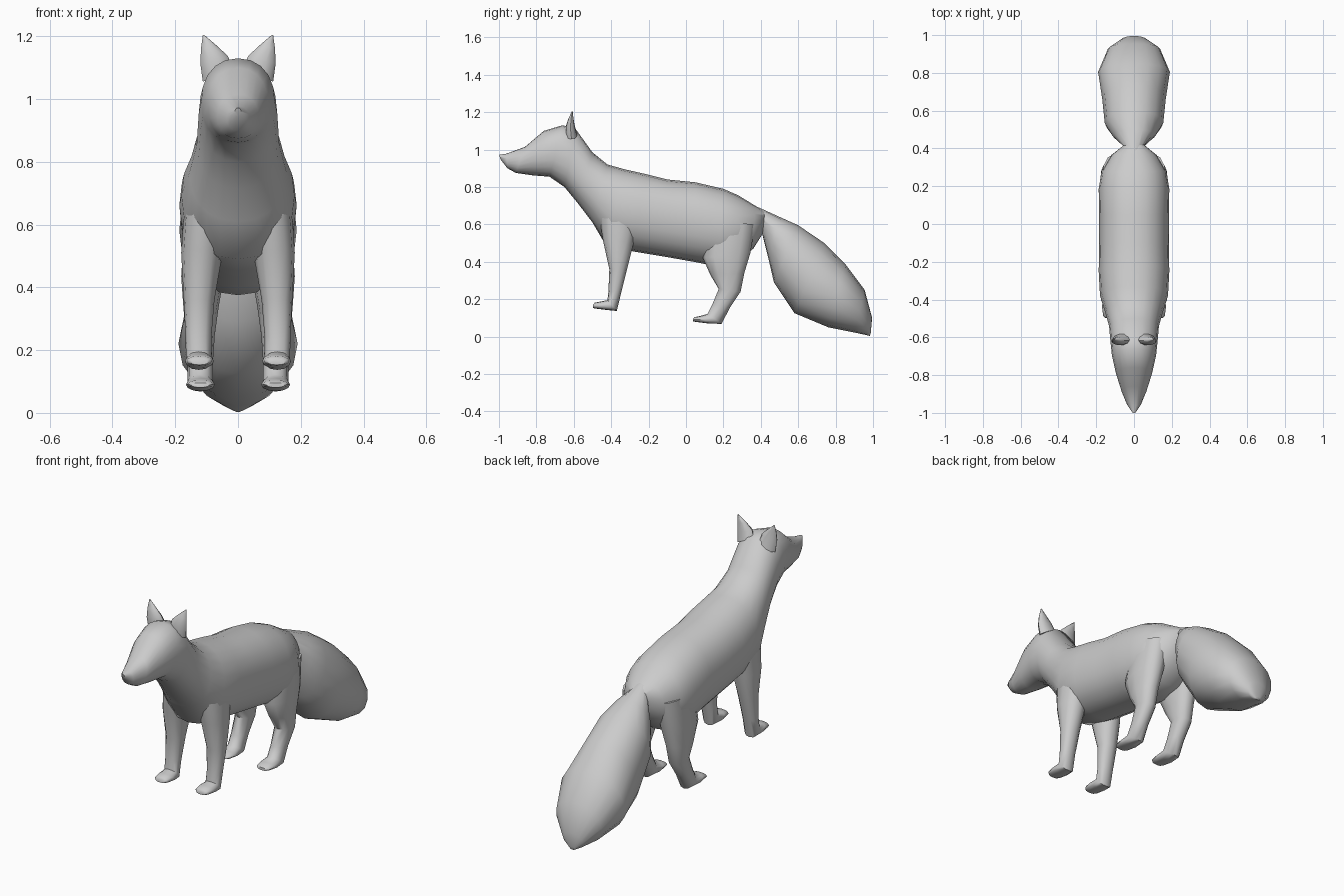
import bpy, bmesh, math
from mathutils import Vector

fur = bpy.data.materials.new("grey fur")
fur.diffuse_color = (0.6, 0.6, 0.6, 1)


def loft(name, rings, sides=16, power=2.0, mirror=False):
    """Skin rings given as (centre, half axis across, half axis up)."""
    bm = bmesh.new()
    loops = []
    for centre, across, up in rings:
        loop = []
        for i in range(sides):
            a = 2 * math.pi * i / sides
            c, s = math.cos(a), math.sin(a)
            c = math.copysign(abs(c) ** (2 / power), c)
            s = math.copysign(abs(s) ** (2 / power), s)
            loop.append(bm.verts.new(centre + across * c + up * s))
        loops.append(loop)
    for a, b in zip(loops, loops[1:]):
        for i in range(sides):
            j = (i + 1) % sides
            bm.faces.new((a[i], a[j], b[j], b[i]))
    bm.faces.new(loops[0])
    bm.faces.new(loops[-1])
    bmesh.ops.recalc_face_normals(bm, faces=bm.faces)
    mesh = bpy.data.meshes.new(name)
    bm.to_mesh(mesh)
    bm.free()
    mesh.materials.append(fur)
    obj = bpy.data.objects.new(name, mesh)
    bpy.context.collection.objects.link(obj)
    if mirror:
        obj.modifiers.new("Mirror", 'MIRROR')
    bpy.ops.object.select_all(action='DESELECT')
    obj.select_set(True)
    bpy.context.view_layer.objects.active = obj
    bpy.ops.object.shade_smooth_by_angle(angle=math.radians(50))
    return obj


def slices(rows, x=None):
    """Rings from side outline pairs: y, z of one edge, y, z of the other, half width."""
    out = []
    for row in rows:
        ty, tz, by, bz, w = row[:5]
        cx = row[5] if len(row) > 5 else 0
        top, low = Vector((cx, ty, tz)), Vector((cx, by, bz))
        out.append(((top + low) / 2, Vector((w, 0, 0)), (top - low) / 2))
    return out


# Head, neck and trunk, from nose to rump
loft("body", slices([
    (-1.0, .972, -.99, .945, .010),
    (-.96, .978, -.955, .90, .036),
    (-.86, 1.015, -.91, .875, .066),
    (-.76, 1.10, -.82, .862, .096),
    (-.66, 1.13, -.73, .855, .117),
    (-.59, 1.11, -.65, .80, .125),
    (-.50, .985, -.58, .715, .132),
    (-.42, .92, -.50, .61, .155),
    (-.33, .895, -.43, .49, .180),
    (-.22, .87, -.28, .455, .187),
    (-.10, .84, -.10, .425, .184),
    (.05, .825, .04, .40, .184),
    (.20, .79, .17, .375, .187),
    (.28, .755, .28, .40, .172),
    (.37, .70, .36, .47, .12),
    (.43, .665, .41, .55, .05)]), 20, 2.2)

# Bushy tail
loft("tail", slices([
    (.39, .69, .405, .56, .04),
    (.50, .64, .44, .42, .115),
    (.60, .595, .47, .29, .155),
    (.74, .50, .58, .125, .168),
    (.85, .39, .76, .05, .19),
    (.955, .25, .90, .022, .138),
    (.995, .10, .965, .008, .06),
    (.988, .02, .983, .003, .015)]), 16, 2.1)

# Legs run from the shoulder or hip down and forward into the paw
loft("front_legs", slices([
    (-.47, .68, -.24, .68, .07, .10),
    (-.445, .52, -.28, .50, .066, .115),
    (-.41, .36, -.315, .36, .049, .124),
    (-.415, .24, -.345, .24, .041, .126),
    (-.42, .195, -.37, .137, .041, .125),
    (-.46, .187, -.42, .142, .046, .123),
    (-.488, .181, -.485, .15, .040, .123),
    (-.498, .17, -.498, .153, .028, .123)]), 12, 2.2, True)
loft("hind_legs", slices([
    (.11, .62, .37, .60, .07, .10),
    (.09, .42, .345, .45, .068, .113),
    (.13, .33, .312, .34, .056, .118),
    (.175, .255, .292, .24, .046, .12),
    (.14, .17, .235, .155, .040, .12),
    (.115, .122, .19, .068, .041, .12),
    (.075, .11, .12, .07, .046, .12),
    (.047, .104, .05, .079, .040, .12),
    (.037, .096, .037, .081, .028, .12)]), 12, 2.2, True)

# Pointed ears
ears = [((.066, -.612, 1.08), (.046, 0, -.025), .030),
        ((.076, -.618, 1.125), (.044, 0, -.012), .024),
        ((.092, -.615, 1.165), (.026, 0, -.004), .014),
        ((.110, -.608, 1.205), (.002, 0, 0), .002)]
loft("ears", [(Vector(c), Vector(a), Vector((0, d, 0))) for c, a, d in ears], 10, 2, True)
